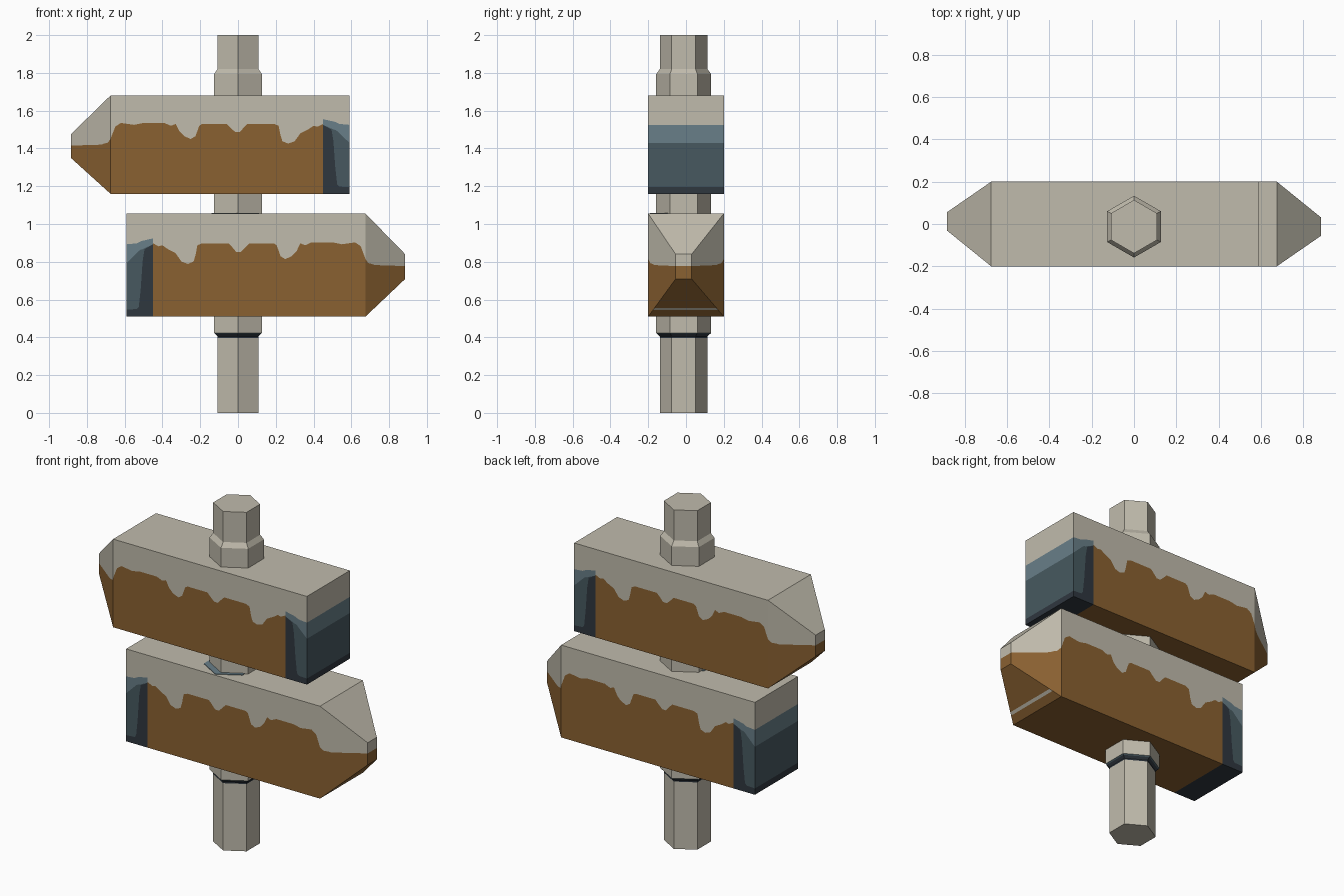
import bpy, bmesh, math

if "Cube" in bpy.data.objects:
    bpy.data.objects.remove(bpy.data.objects["Cube"])

# ---- flat colours (sRGB 0-255 to linear) ----
def lin(c):
    c /= 255
    return c / 12.92 if c <= 0.04045 else ((c + 0.055) / 1.055) ** 2.4

COLOURS = [("pale_wood", (192, 187, 172)), ("brown_paint", (138, 97, 49)),
           ("dark_slate", (47, 55, 63)), ("mid_slate", (71, 89, 96)),
           ("light_slate", (104, 126, 136))]
MATS = []
for name, rgb in COLOURS:
    m = bpy.data.materials.new(name)
    m.diffuse_color = [lin(c) for c in rgb] + [1]
    m.use_nodes = True
    m.node_tree.nodes["Principled BSDF"].inputs["Base Color"].default_value = m.diffuse_color
    MATS.append(m)
PALE, BROWN, DARK, MID, LIGHT = range(5)

def finish(bm, name):
    bmesh.ops.remove_doubles(bm, verts=bm.verts, dist=1e-5)
    me = bpy.data.meshes.new(name)
    bm.to_mesh(me)
    bm.free()
    for m in MATS:
        me.materials.append(m)
    ob = bpy.data.objects.new(name, me)
    bpy.context.collection.objects.link(ob)
    return ob

def add_face(bm, pts, mat):
    # drop repeated corners so that thin bands may pinch to nothing
    keep = []
    for p in pts:
        if all((abs(p[0] - q[0]) + abs(p[1] - q[1]) + abs(p[2] - q[2])) > 1e-5 for q in keep):
            keep.append(p)
    if len(keep) > 2:
        bm.faces.new([bm.verts.new(p) for p in keep]).material_index = mat

# ---- arrow boards: paint edge heights along x, measured above the board's bottom ----
NECK, TIP, END, HIGH = -0.675, -0.885, 0.59, 0.52
DRIPS = [(-0.885, .255), (-0.724, .26), (-0.711, .265), (-0.69, .27), (-0.675, .29),
         (-0.65, .355), (-0.62, .375), (-0.55, .365), (-0.5, .375), (-0.39, .375),
         (-0.355, .36), (-0.33, .37), (-0.31, .33), (-0.285, .305), (-0.25, .29),
         (-0.225, .305), (-0.205, .36), (-0.19, .37), (-0.06, .37), (-0.035, .345),
         (-0.015, .327), (0.01, .327), (0.03, .35), (0.05, .37), (0.19, .37),
         (0.215, .36), (0.225, .31), (0.235, .278), (0.265, .266), (0.30, .278),
         (0.33, .32), (0.37, .34), (0.40, .36), (0.42, .355), (0.45, .37)]
# painted end: tops of the dark, mid and light slate areas
SLATE = [(0.45, .365, .365, .395), (0.495, .34, .345, .385), (0.505, .28, .34, .383),
         (0.515, .14, .338, .38), (0.525, .05, .332, .375), (0.535, .038, .322, .37),
         (0.59, .035, .27, .365)]

def board(name, z0, scale, turn):
    bm = bmesh.new()

    def section(x):
        t = max(0, (NECK - x) / (NECK - TIP))
        return (-0.2 + 0.17 * t, 0.2 - 0.145 * t, 0.19 * t, HIGH - 0.205 * t)

    def P(x, y, h):
        return (x * turn, y * turn, z0 + h * scale)

    def levels(row):
        yf, yb, lo, hi = section(row[0])
        return [lo] + list(row[1:]) + [hi]

    def columns(rows, mats, under):
        for r0, r1 in zip(rows, rows[1:]):
            x0, x1 = r0[0], r1[0]
            f0, b0, lo0, hi0 = section(x0)
            f1, b1, lo1, hi1 = section(x1)
            l0, l1 = levels(r0), levels(r1)
            # front and back bands
            for i, m in enumerate(mats):
                for ya, yb, step in ((f0, f1, 1), (b0, b1, -1)):
                    add_face(bm, [P(x0, ya, l0[i]), P(x1, yb, l1[i]),
                                  P(x1, yb, l1[i + 1]), P(x0, ya, l0[i + 1])][::step], m)
            # underside (with the thin bare stripe below the point) and top
            stripe = abs(x0 + 0.724) < 0.001
            add_face(bm, [P(x0, b0, lo0), P(x1, b1, lo1), P(x1, f1, lo1), P(x0, f0, lo0)],
                     PALE if stripe else under)
            add_face(bm, [P(x0, f0, hi0), P(x1, f1, hi1), P(x1, b1, hi1), P(x0, b0, hi0)], PALE)

    def cap(row, mats, step):
        f, b, lo, hi = section(row[0])
        l = levels(row)
        for i, m in enumerate(mats):
            add_face(bm, [P(row[0], f, l[i]), P(row[0], b, l[i]),
                          P(row[0], b, l[i + 1]), P(row[0], f, l[i + 1])][::step], m)

    slate = [DARK, MID, LIGHT, PALE]
    columns(DRIPS, [BROWN, PALE], BROWN)
    columns(SLATE, slate, DARK)
    cap(DRIPS[0], [BROWN, PALE], -1)
    cap(SLATE[-1], slate, 1)
    return finish(bm, name)

board("upper_arrow_board", 1.16, 1.0, 1)
board("lower_arrow_board", 0.51, 1.048, -1)

# ---- hexagonal solids from (height, radius, colour of the band above) ----
def hex_post(name, rings, cx, cy):
    bm = bmesh.new()
    loops = []
    for z, r, _ in rings:
        loops.append([bm.verts.new((cx + r * math.cos(math.radians(90 + 60 * k)),
                                    cy + r * math.sin(math.radians(90 + 60 * k)), z))
                      for k in range(6)])
    for (a, b, ring) in zip(loops, loops[1:], rings):
        for k in range(6):
            j = (k + 1) % 6
            bm.faces.new((a[k], a[j], b[j], b[k])).material_index = ring[2]
    bm.faces.new(loops[0][::-1]).material_index = rings[0][2]
    bm.faces.new(loops[-1]).material_index = rings[-1][2]
    return finish(bm, name)

# post with a thicker middle and a dark painted ledge
NARROW, WIDE = 0.126, 0.146
hex_post("post", [(0, NARROW, PALE), (0.397, NARROW, DARK), (0.405, NARROW, DARK),
                  (0.418, 0.14, MID), (0.424, WIDE, PALE), (1.793, WIDE, PALE),
                  (1.82, NARROW, PALE), (2.0, NARROW, PALE)], 0, -0.0125)

# thin paint stain on the lower board around the post
hex_post("paint_stain", [(1.052, 0.145, LIGHT), (1.058, 0.145, LIGHT)], -0.015, -0.045)
